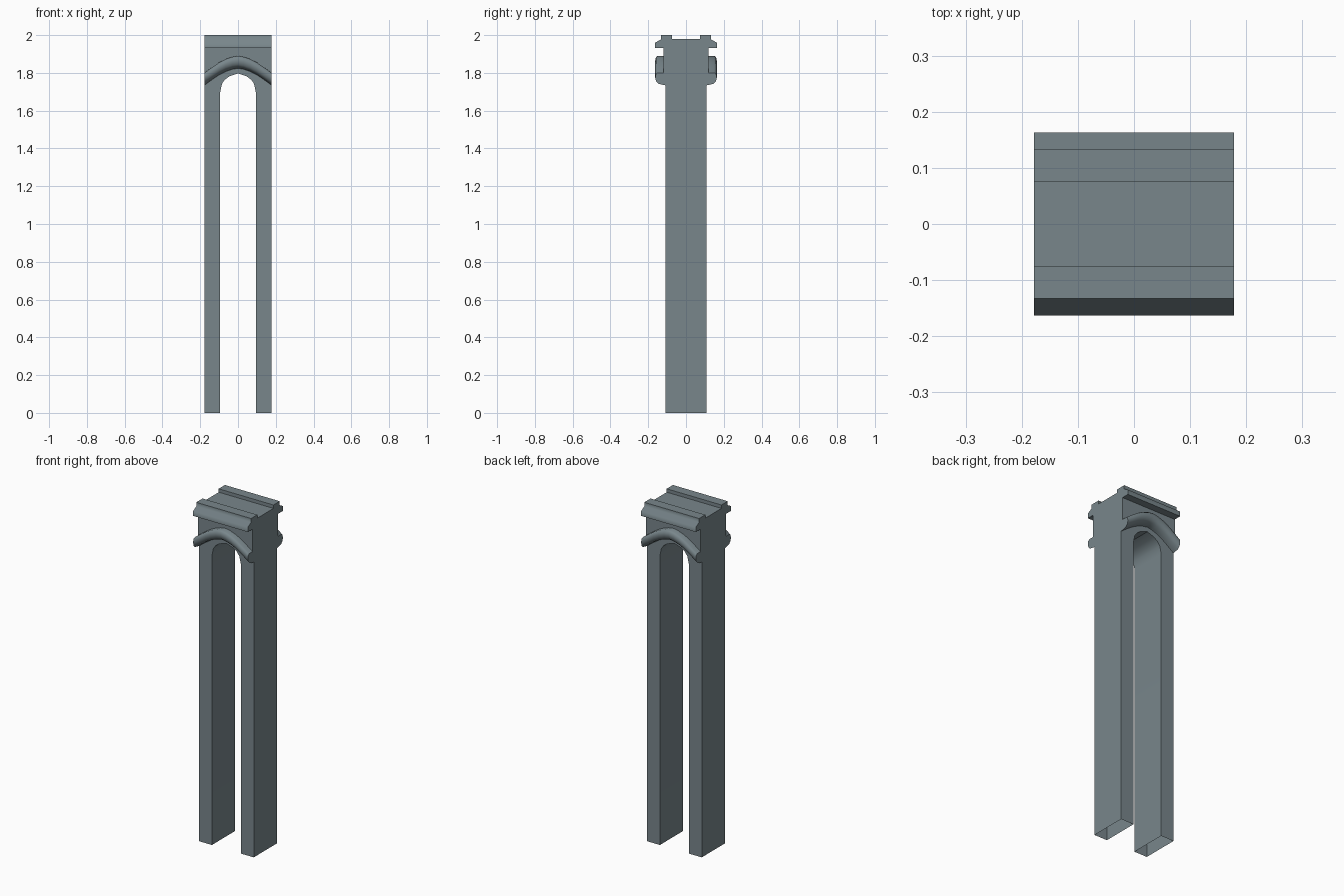
import bpy, bmesh, math

cube = bpy.data.objects.get("Cube")
if cube:
    bpy.data.objects.remove(cube, do_unlink=True)

W = 0.178    # half width
D = 0.108    # half depth of the legs
DECK = 1.98  # height of the top deck

stone = bpy.data.materials.new("slate grey stone")
stone.use_nodes = True
stone.diffuse_color = (0.19, 0.24, 0.26, 1)
bsdf = next(n for n in stone.node_tree.nodes if n.type == 'BSDF_PRINCIPLED')
bsdf.inputs["Base Color"].default_value = stone.diffuse_color
bsdf.inputs["Roughness"].default_value = 0.8


def loft(name, rings, angle, mirror_y=False, open_bottom=False):
    """Skin a row of matching closed sections and cap both ends."""
    bm = bmesh.new()
    rows = [[bm.verts.new(p) for p in ring] for ring in rings]
    n = len(rows[0])
    for a, b in zip(rows, rows[1:]):
        for i in range(n):
            j = (i + 1) % n
            bm.faces.new((a[i], a[j], b[j], b[i]))
    bm.faces.new(rows[0])
    bm.faces.new(rows[-1])
    if open_bottom:
        floor = [f for f in bm.faces if all(v.co.z < 0.001 for v in f.verts)]
        bmesh.ops.recalc_face_normals(bm, faces=bm.faces[:])
        bmesh.ops.delete(bm, geom=floor, context='FACES')
    else:
        bmesh.ops.recalc_face_normals(bm, faces=bm.faces[:])
    mesh = bpy.data.meshes.new(name)
    bm.to_mesh(mesh)
    bm.free()
    mesh.materials.append(stone)
    ob = bpy.data.objects.new(name, mesh)
    bpy.context.collection.objects.link(ob)
    if mirror_y:
        mod = ob.modifiers.new("Mirror", 'MIRROR')
        mod.use_axis = (False, True, False)
        mod.use_mirror_merge = False
    bpy.ops.object.select_all(action='DESELECT')
    ob.select_set(True)
    bpy.context.view_layer.objects.active = ob
    bpy.ops.object.shade_smooth_by_angle(angle=math.radians(angle))
    return ob


def both_sides(half):
    """Mirror a left-to-centre point list over x = 0."""
    return half + [(-x, z) for x, z in reversed(half[:-1])]


def extrude_y(points, y0, y1):
    return [[(x, y, z) for x, z in points] for y in (y0, y1)]


def extrude_x(points):
    return [[(x, y, z) for y, z in points] for x in (-W, W)]


# Body: two hollow legs joined by a slightly pointed arch
opening = both_sides([(-0.094, 0), (-0.094, 1.70), (-0.085, 1.742),
                      (-0.07, 1.764), (-0.045, 1.782), (0, 1.797)])
outline = [(-W, DECK), (-W, 0)] + opening + [(W, 0), (W, DECK)]
loft("arch_body", extrude_y(outline, -D, D), 35, open_bottom=True)

# Top line of the hood moulding
hood = both_sides([(-W, 1.80), (-0.14, 1.828), (-0.10, 1.855),
                   (-0.065, 1.873), (-0.03, 1.885), (0, 1.89)])

# Spandrel panels above the hood, slightly proud of the legs
panel = [(-W, DECK)] + [(x, z - 0.03) for x, z in hood] + [(W, DECK)]
loft("spandrel_panel", extrude_y(panel, -D, -0.119), 35, mirror_y=True)

# Hood moulding: rounded section swept along the arch line
section = [(0.10, 0), (0.15, 0), (0.159, -0.007), (0.163, -0.025),
           (0.158, -0.045), (0.145, -0.058), (0.12, -0.064), (0.10, -0.067)]
rings = [[(x, -y, z + dz) for y, dz in section] for x, z in hood]
loft("hood_moulding", rings, 50, mirror_y=True)

# Cornice with a raised kerb along each edge of the deck
cornice = [(-0.11, 1.932), (-0.163, 1.932), (-0.163, 1.96), (-0.133, 1.977),
           (-0.133, 2.0), (-0.075, 2.0), (-0.075, 1.97), (-0.11, 1.97)]
loft("cornice", extrude_x(cornice), 65, mirror_y=True)
